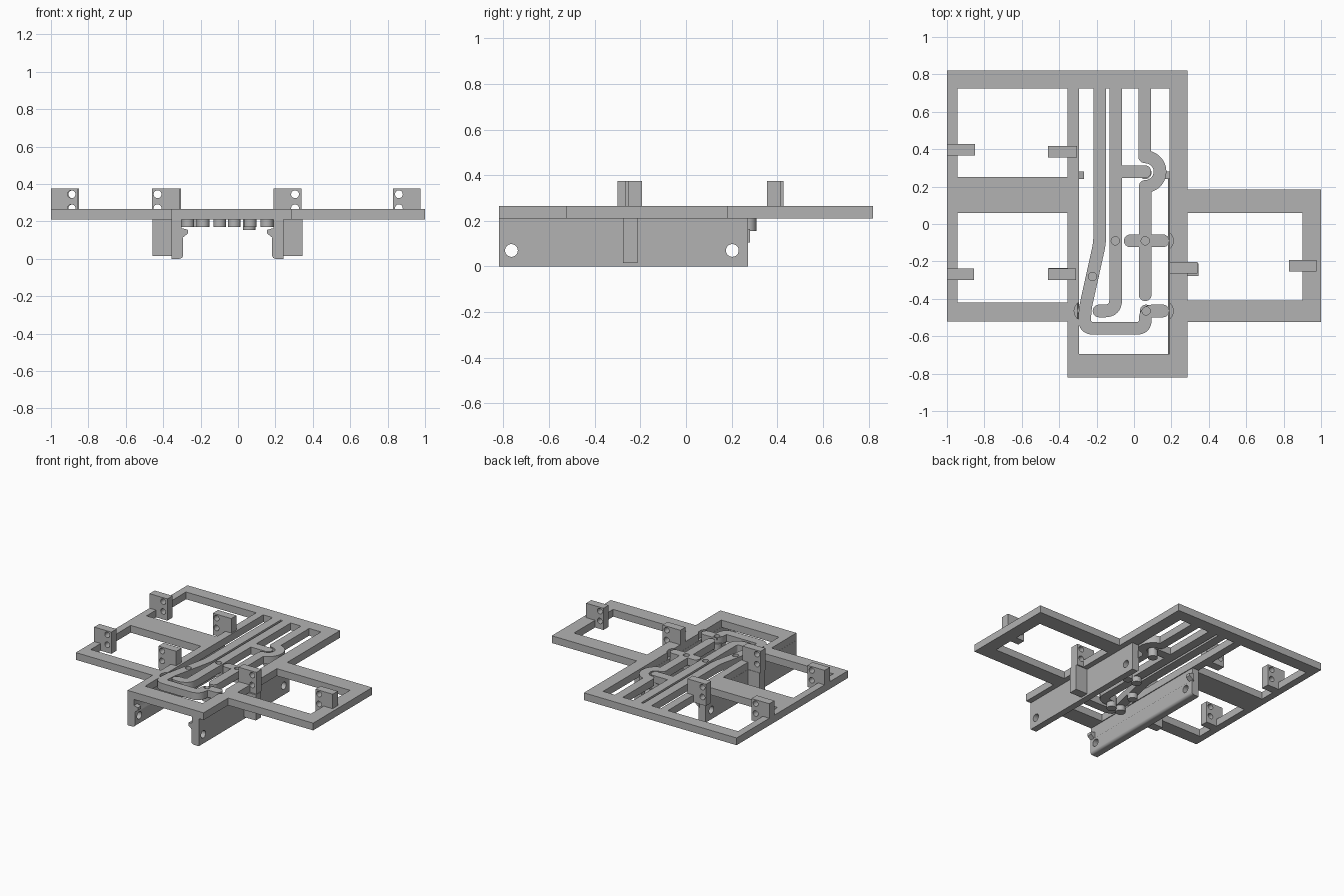
import bpy, bmesh, math
from mathutils import Vector

cube = bpy.data.objects.get("Cube")
if cube:
    bpy.data.objects.remove(cube, do_unlink=True)

grey = bpy.data.materials.new("plain grey")
grey.use_nodes = True
grey.diffuse_color = (0.45, 0.45, 0.45, 1)
grey.node_tree.nodes["Principled BSDF"].inputs["Base Color"].default_value = grey.diffuse_color

BOTTOM, TOP = 0.21, 0.265
WIDTH = 0.068


def prism(name, points, low, high, axis="z"):
    """Extrude a flat outline along z, y or x."""
    place = {"z": lambda a, b, c: (a, b, c),
             "y": lambda a, b, c: (a, c, b),
             "x": lambda a, b, c: (c, a, b)}[axis]
    bm = bmesh.new()
    face = bm.faces.new([bm.verts.new(place(a, b, low)) for a, b in points])
    grown = bmesh.ops.extrude_face_region(bm, geom=[face])["geom"]
    shift = Vector(place(0, 0, high - low))
    bmesh.ops.translate(bm, vec=shift, verts=[v for v in grown if isinstance(v, bmesh.types.BMVert)])
    bmesh.ops.recalc_face_normals(bm, faces=bm.faces)
    mesh = bpy.data.meshes.new(name)
    bm.to_mesh(mesh)
    bm.free()
    mesh.materials.append(grey)
    obj = bpy.data.objects.new(name, mesh)
    bpy.context.collection.objects.link(obj)
    return obj


def rect(x0, x1, y0, y1):
    return [(x0, y0), (x1, y0), (x1, y1), (x0, y1)]


def arc(cx, cy, r, start=0, end=360, steps=24):
    count = steps if end - start == 360 else steps + 1
    angles = [math.radians(start + (end - start) * i / steps) for i in range(count)]
    return [(cx + r * math.cos(t), cy + r * math.sin(t)) for t in angles]


def cut(obj, cutters):
    bpy.context.view_layer.objects.active = obj
    for cutter in cutters:
        cutter.hide_render = True
        mod = obj.modifiers.new("cut", "BOOLEAN")
        mod.operation, mod.solver, mod.object = "DIFFERENCE", "EXACT", cutter
        bpy.ops.object.modifier_apply(modifier=mod.name)
        bpy.data.objects.remove(cutter, do_unlink=True)


def smooth(obj):
    bpy.ops.object.select_all(action="DESELECT")
    obj.select_set(True)
    bpy.context.view_layer.objects.active = obj
    bpy.ops.object.shade_smooth_by_angle(angle=math.radians(35))


def fillet(path, r):
    """Round the inner corners of a path."""
    pts = [Vector(p) for p in path]
    out = [pts[0]]
    for a, b, c in zip(pts, pts[1:], pts[2:]):
        p, q = b + (a - b).normalized() * r, b + (c - b).normalized() * r
        for i in range(9):
            t = i / 8
            out.append(p * (1 - t) ** 2 + b * 2 * t * (1 - t) + q * t * t)
    return out + [pts[-1]]


def ribbon(name, path, start_cap=False, end_cap=True):
    """Flat bar of constant width along a path, with round ends."""
    pts = [Vector(p) for p in path]
    half = WIDTH / 2
    left, right = [], []
    for i, p in enumerate(pts):
        d0 = (pts[i] - pts[i - 1]).normalized() if i else (pts[1] - p).normalized()
        d1 = (pts[i + 1] - p).normalized() if i < len(pts) - 1 else d0
        d = (d0 + d1).normalized()
        n = Vector((-d.y, d.x)) * half / max(0.5, d.dot(d0))
        left.append(p + n)
        right.append(p - n)

    def cap(p, d):
        a = math.degrees(math.atan2(d.y, d.x))
        return arc(p.x, p.y, half, a - 90, a + 90, 12)[1:-1]

    outline = [tuple(p) for p in right]
    if end_cap:
        outline += cap(pts[-1], pts[-1] - pts[-2])
    outline += [tuple(p) for p in reversed(left)]
    if start_cap:
        outline += cap(pts[0], pts[0] - pts[1])
    obj = prism(name, outline, BOTTOM, TOP)
    return obj


# Main frame plate with windows and contact clearances
outline = [(-1, 0.82), (-1, -0.52), (-0.355, -0.52), (-0.355, -0.82), (0.285, -0.82), (0.285, -0.525),
           (1, -0.525), (1, 0.185), (0.285, 0.185), (0.285, 0.82)]
frame = prism("frame_plate", outline, BOTTOM, TOP)
windows = [(-0.945, -0.355, 0.25, 0.725), (-0.945, -0.355, -0.42, 0.06),
           (0.285, 0.9, -0.41, 0.06), (-0.295, 0.19, -0.695, 0.725)]
cutters = [prism("window_cutter", rect(*w), 0.1, 0.4) for w in windows]
cutters += [prism("notch_cutter", arc(x, y, 0.055), 0.1, 0.4)
            for x, y in ((-0.265, -0.465), (0.155, -0.09), (0.155, -0.465))]
cut(frame, cutters)
smooth(frame)

# Conductor strips
long_strip = ribbon("long_strip", fillet([(-0.183, 0.73), (-0.183, -0.1), (-0.263, -0.46), (-0.263, -0.557),
                                          (0.06, -0.557), (0.06, -0.465), (0.155, -0.465)], 0.044))
middle_strip = ribbon("middle_strip", fillet([(-0.098, 0.73), (-0.098, -0.465), (-0.187, -0.465)], 0.06))
branch_strip = ribbon("branch_strip", [(-0.098, 0.28), (0.058, 0.28)])
upper_strip = ribbon("upper_strip", [(0.057, 0.73), (0.057, 0.36)])
loop_strip = ribbon("loop_strip", arc(0.06, 0.28, 0.079, -90, 90), True)
lower_strip = ribbon("lower_strip", [(0.06, 0.2), (0.06, -0.378)], True)
cross_strip = ribbon("cross_strip", [(-0.02, -0.09), (0.155, -0.09)], True)

# Small blind holes on the strip tops
for strip, spots in ((long_strip, [(-0.222, -0.28), (0.065, -0.465)]), (middle_strip, [(-0.1, -0.09)]),
                     (cross_strip, [(0.06, -0.09)]), (lower_strip, [(0.06, -0.09)])):
    cut(strip, [prism("hole_cutter", arc(x, y, 0.022), 0.245, 0.3) for x, y in spots])
for strip in (long_strip, middle_strip, branch_strip, upper_strip, loop_strip, lower_strip, cross_strip):
    smooth(strip)

# Contact pins under the strips
pins = [(-0.268, -0.465), (-0.187, -0.465), (-0.098, -0.09), (-0.02, -0.09), (0.06, -0.09),
        (0.155, -0.09), (0.155, -0.465), (0.065, -0.465), (-0.222, -0.28), (0.06, 0.274)]
for i, (x, y) in enumerate(pins):
    low = 0.155 if y > 0 else 0.17
    smooth(prism(f"contact_pin_{i + 1}", arc(x, y, 0.034), low, BOTTOM + 0.01))

# Side walls, mirrored about the body centre, with holes, hooks and outer posts
MID = -0.056
for side, label in ((-1, "right"), (1, "left")):
    def mir(points):
        return [(MID + side * x, z) for x, z in points]
    section = [(0.3, 0), (0.3, BOTTOM), (0.245, BOTTOM), (0.245, 0.12), (0.238, 0.11)]
    section += arc(0.258, 0.02, 0.02, 180, 270, 6)
    wall = prism(f"{label}_wall", mir(section), -0.82, 0.272, "y")
    cut(wall, [prism("hole_cutter", arc(y, 0.07, 0.028), -0.6, 0.6, "x") for y in (-0.765, 0.203)])
    smooth(wall)
    hook = mir([(0.25, 0.165), (0.212, 0.155), (0.212, 0.135), (0.25, 0.105)])
    for end, y in (("front", -0.8), ("back", 0.26)):
        prism(f"{label}_{end}_hook", hook, y - 0.02, y + 0.02, "y")
    y = -0.277 if side > 0 else -0.3
    prism(f"{label}_post", mir(rect(0.29, 0.4, 0.015, BOTTOM)), y, y + 0.065, "y")

# Upright tabs, each with two holes near its free end
tabs = [(-1, -0.85, 0.365, 1), (-0.46, -0.305, 0.355, 0), (-1, -0.855, -0.3, 1),
        (-0.46, -0.31, -0.3, 0), (0.19, 0.34, -0.265, 1), (0.83, 0.975, -0.255, 0)]
for i, (x0, x1, y, free_right) in enumerate(tabs):
    tab = prism(f"mounting_tab_{i + 1}", rect(x0, x1, BOTTOM, 0.375), y, y + 0.062, "y")
    hx = x1 - 0.035 if free_right else x0 + 0.03
    cut(tab, [prism("hole_cutter", arc(hx, z, 0.021), y - 0.1, y + 0.2, "y") for z in (0.345, 0.27)])
    smooth(tab)
